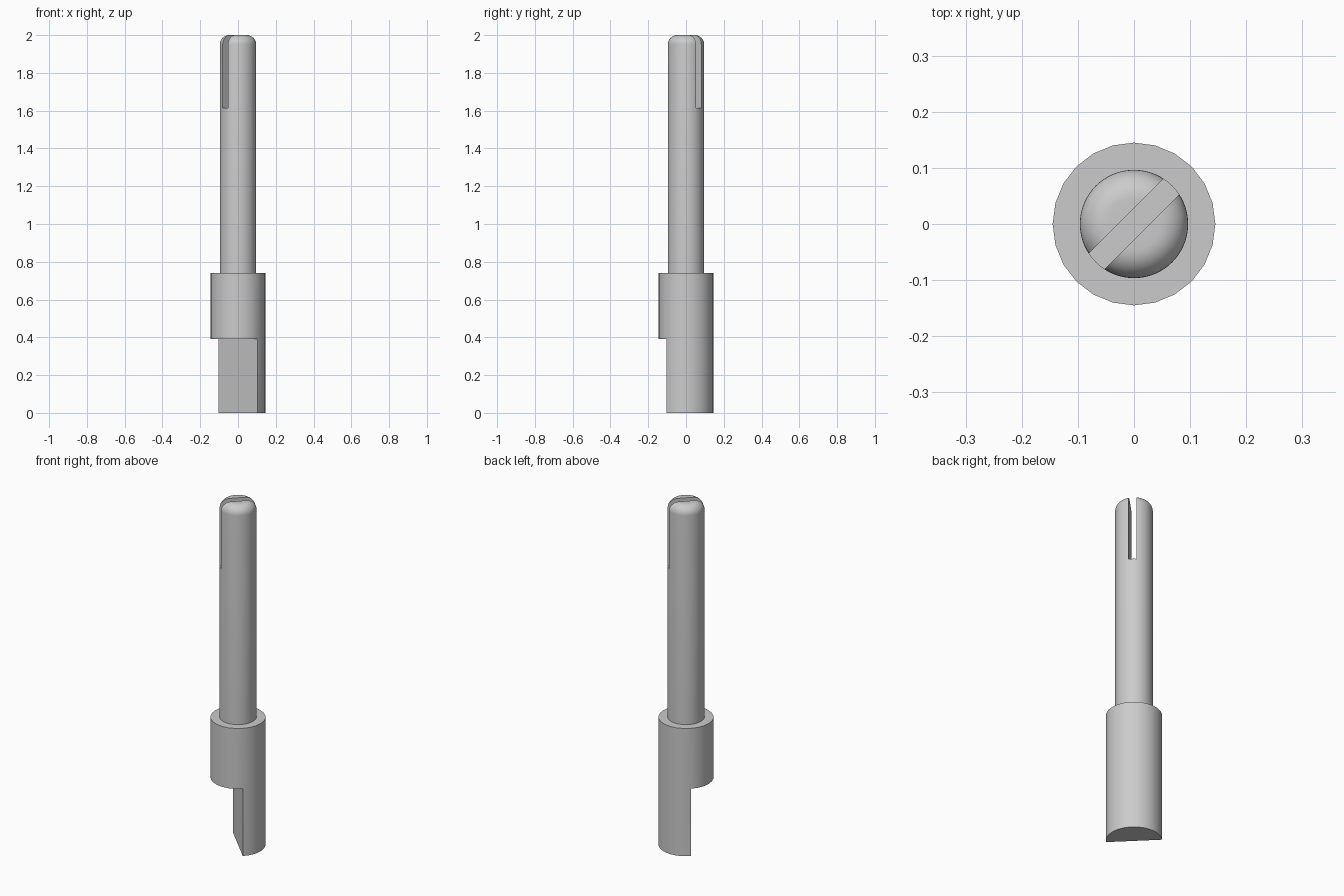
import bpy, bmesh, math
from mathutils import Matrix

cube = bpy.data.objects.get("Cube")
if cube:
    bpy.data.objects.remove(cube, do_unlink=True)

COLLAR_R, PIN_R, FILLET = 0.145, 0.0965, 0.05
STEP_Z, COLLAR_TOP, SLOT_Z, TOP = 0.39, 0.74, 1.615, 2.0

steel = bpy.data.materials.new("grey steel")
steel.use_nodes = True
grey = (0.6, 0.6, 0.6, 1)
steel.diffuse_color = grey
steel.node_tree.nodes["Principled BSDF"].inputs["Base Color"].default_value = grey


def make_object(name, bm):
    bmesh.ops.recalc_face_normals(bm, faces=bm.faces)
    mesh = bpy.data.meshes.new(name)
    bm.to_mesh(mesh)
    bm.free()
    mesh.materials.append(steel)
    obj = bpy.data.objects.new(name, mesh)
    bpy.context.collection.objects.link(obj)
    return obj


def activate(obj):
    bpy.ops.object.select_all(action='DESELECT')
    obj.select_set(True)
    bpy.context.view_layer.objects.active = obj


def smooth(obj):
    activate(obj)
    bpy.ops.object.shade_smooth_by_angle(angle=math.radians(30))


# Collar: a 24-sided drum
bm = bmesh.new()
bmesh.ops.create_cone(bm, cap_ends=True, segments=24, radius1=COLLAR_R, radius2=COLLAR_R,
                      depth=COLLAR_TOP - STEP_Z,
                      matrix=Matrix.Translation((0, 0, (COLLAR_TOP + STEP_Z) / 2)))
# Half-round shank: split the underside on the diagonal and pull one half down
bottom = min(bm.faces, key=lambda f: f.calc_center_median().z)
corner_a = max(bottom.verts, key=lambda v: v.co.x - v.co.y)
corner_b = min(bottom.verts, key=lambda v: v.co.x - v.co.y)
bmesh.utils.face_split(bottom, corner_a, corner_b)
halves = [f for f in bm.faces if abs(f.calc_center_median().z - STEP_Z) < 1e-4]
half = max(halves, key=lambda f: f.calc_center_median().x + f.calc_center_median().y)
end = bmesh.ops.extrude_discrete_faces(bm, faces=[half])["faces"][0]
bmesh.ops.translate(bm, verts=end.verts, vec=(0, 0, -STEP_Z))
bmesh.ops.dissolve_limit(bm, angle_limit=math.radians(1), verts=bm.verts, edges=bm.edges)
smooth(make_object("collar_and_shank", bm))

# Pin: revolved profile with a rounded top
profile = [(0, COLLAR_TOP - 0.03), (PIN_R, COLLAR_TOP - 0.03)]
for i in range(11):
    a = math.radians(9 * i)
    profile.append((PIN_R - FILLET + FILLET * math.cos(a), TOP - FILLET + FILLET * math.sin(a)))
profile.append((0, TOP))
bm = bmesh.new()
verts = [bm.verts.new((r, 0, z)) for r, z in profile]
edges = [bm.edges.new(pair) for pair in zip(verts, verts[1:])]
bmesh.ops.spin(bm, geom=verts + edges, cent=(0, 0, 0), axis=(0, 0, 1),
               angle=math.tau, steps=64, use_merge=True)
bmesh.ops.remove_doubles(bm, verts=bm.verts, dist=1e-5)
pin = make_object("slotted_pin", bm)

# Diagonal slot through the pin's end
bm = bmesh.new()
bmesh.ops.create_cube(bm, size=1, matrix=Matrix.Translation((0, 0, SLOT_Z + 0.25))
                      @ Matrix.Rotation(math.radians(45), 4, 'Z')
                      @ Matrix.Diagonal((0.4, 0.04, 0.5, 1)))
cutter = make_object("slot_cutter", bm)
cutter.hide_render = True
cut = pin.modifiers.new("slot", 'BOOLEAN')
cut.operation = 'DIFFERENCE'
cut.solver = 'EXACT'
cut.object = cutter
activate(pin)
bpy.ops.object.modifier_apply(modifier=cut.name)
bpy.data.objects.remove(cutter, do_unlink=True)
smooth(pin)
